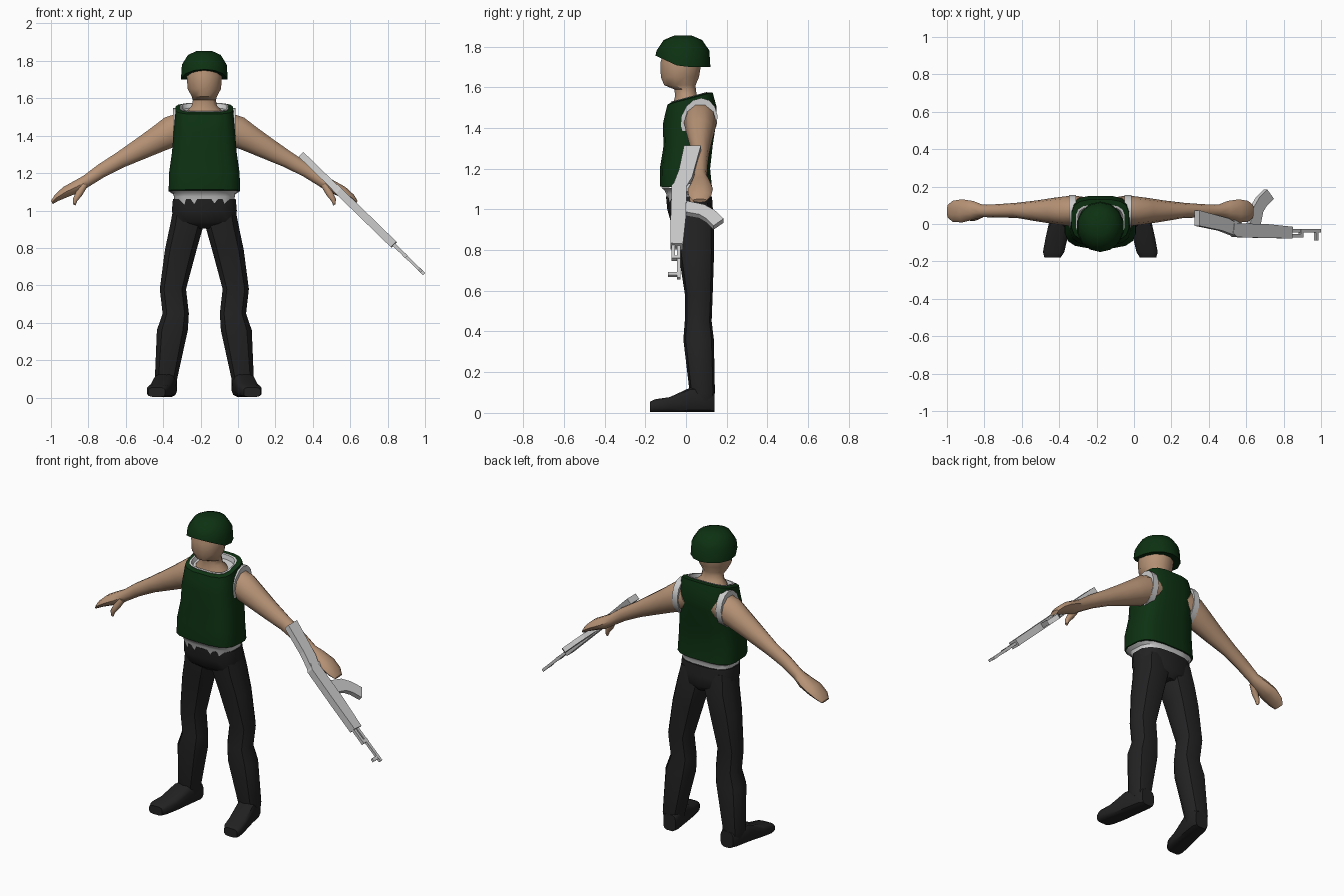
import bpy, bmesh, math
from mathutils import Vector as V

CX = -0.18  # body centre line


def material(name, rgb):
    m = bpy.data.materials.new(name)
    m.diffuse_color = (*rgb, 1)
    return m


GREEN = material("dark green", (0.004, 0.031, 0.006))
SKIN = material("skin", (0.47, 0.29, 0.18))
BLACK = material("black cloth", (0.016, 0.016, 0.017))
GREY = material("light grey", (0.6, 0.6, 0.6))


def finish(name, bm, mat, smooth=True):
    bmesh.ops.recalc_face_normals(bm, faces=bm.faces)
    me = bpy.data.meshes.new(name)
    bm.to_mesh(me)
    bm.free()
    me.materials.append(mat)
    if smooth:
        me.polygons.foreach_set("use_smooth", [True] * len(me.polygons))
        me.set_sharp_from_angle(angle=math.radians(40))
    ob = bpy.data.objects.new(name, me)
    bpy.context.collection.objects.link(ob)
    return ob


def ring(c, u, v, n=12, p=1.0):
    """Superellipse around c with half axes u and v; p < 1 is boxier."""
    def f(t):
        return math.copysign(abs(t) ** p, t)
    angles = [2 * math.pi * (i + 0.5) / n for i in range(n)]
    return [V(c) + V(u) * f(math.cos(a)) + V(v) * f(math.sin(a)) for a in angles]


def loft(name, rings, mat):
    bm = bmesh.new()
    loops = [[bm.verts.new(p) for p in r] for r in rings]
    n = len(loops[0])
    for a, b in zip(loops, loops[1:]):
        for i in range(n):
            j = (i + 1) % n
            bm.faces.new((a[i], a[j], b[j], b[i]))
    for end in (loops[0], loops[-1]):
        mid = bm.verts.new(sum((v.co for v in end), V()) / n)
        for i in range(n):
            bm.faces.new((end[i], end[(i + 1) % n], mid))
    return finish(name, bm, mat)


def flat(dx, y, z, rx, ry, n=12, p=1.0, tilt=0.0):
    """Horizontal ring, optionally rising towards the back."""
    return ring((CX + dx, y, z), (rx, 0, 0), (0, ry, tilt * ry), n, p)


# head and neck: y, z, rx, ry
loft("head", [flat(0, *r) for r in (
    (0.01, 1.47, 0.12, 0.085), (0.01, 1.53, 0.10, 0.072), (0.0, 1.56, 0.07, 0.055),
    (-0.005, 1.59, 0.064, 0.055), (-0.03, 1.61, 0.07, 0.08), (-0.03, 1.65, 0.092, 0.097),
    (-0.025, 1.72, 0.098, 0.104), (-0.02, 1.79, 0.08, 0.09))], SKIN)

# helmet with a rim raised at the front
helmet = [flat(0, -0.015, z, 0.128 * k, 0.135 * k, 14) for k, z in (
    (0.86, 1.705), (1.0, 1.70), (0.96, 1.78), (0.70, 1.832), (0.33, 1.853))]
for r in helmet[:2]:
    for p in r:
        p.z += max(0, (-0.03 - p.y) * 0.46)
loft("helmet", helmet, GREEN)

# vest: y, z, rx, ry, tilt; last ring is the neckline
loft("vest", [flat(0, *r[:4], 16, 0.6, r[4]) for r in (
    (0.0, 1.105, 0.193, 0.13, -0.05), (-0.005, 1.2, 0.191, 0.125, 0),
    (0.01, 1.31, 0.175, 0.122, 0), (0.017, 1.42, 0.166, 0.132, 0),
    (0.025, 1.49, 0.160, 0.127, 0.1), (0.02, 1.545, 0.155, 0.112, 0.27),
    (0.015, 1.55, 0.128, 0.085, 0.27), (0.015, 1.52, 0.118, 0.078, 0.2))], GREEN)

# grey lining seen at the neck and below the vest
loft("neck_lining", [flat(0, 0.015, z, rx, ry, 16, 0.6, 0.27) for z, rx, ry in (
    (1.50, 0.10, 0.06), (1.535, 0.125, 0.082), (1.553, 0.132, 0.089),
    (1.553, 0.122, 0.079), (1.53, 0.115, 0.072))], GREY)
loft("waist_lining", [flat(0, y, z, rx, ry, 16, 0.65, -0.05) for y, z, rx, ry in (
    (0.01, 1.02, 0.155, 0.10), (0.01, 1.07, 0.164, 0.108),
    (0.005, 1.088, 0.167, 0.112), (0.0, 1.102, 0.188, 0.125))], GREY)

# trousers: seat
loft("trouser_seat", [flat(0, *r, 14, 0.75) for r in (
    (0.015, 1.062, 0.171, 0.113), (0.02, 1.0, 0.177, 0.112),
    (0.03, 0.94, 0.165, 0.105), (0.04, 0.905, 0.08, 0.07))], BLACK)

LEG = ((0.09, 0.025, 1.03, 0.075, 0.095), (0.094, 0.04, 0.92, 0.093, 0.098),
       (0.126, 0.05, 0.79, 0.088, 0.088), (0.168, 0.063, 0.58, 0.073, 0.068),
       (0.153, 0.06, 0.45, 0.073, 0.066), (0.171, 0.062, 0.36, 0.086, 0.075),
       (0.205, 0.08, 0.10, 0.062, 0.062), (0.205, 0.08, 0.06, 0.055, 0.055))
# foot: dx, y, half width, height
FOOT = ((0.195, 0.14, 0.042, 0.10), (0.20, 0.11, 0.055, 0.125), (0.215, 0.02, 0.058, 0.122),
        (0.235, -0.08, 0.06, 0.075), (0.25, -0.15, 0.058, 0.065), (0.255, -0.178, 0.045, 0.052))
# arm and hand: dx, y, z, thickness, depth
ARM = ((0.10, 0.07, 1.45, 0.085, 0.078), (0.17, 0.07, 1.425, 0.088, 0.08),
       (0.25, 0.07, 1.38, 0.074, 0.07), (0.34, 0.07, 1.33, 0.061, 0.056),
       (0.45, 0.073, 1.27, 0.046, 0.04), (0.55, 0.07, 1.213, 0.039, 0.036),
       (0.63, 0.07, 1.158, 0.034, 0.033), (0.68, 0.073, 1.128, 0.036, 0.05),
       (0.74, 0.07, 1.10, 0.031, 0.062), (0.79, 0.068, 1.068, 0.02, 0.056),
       (0.815, 0.068, 1.043, 0.01, 0.035))
THUMB = ((0.64, 0.05, 1.14, 0.02, 0.02), (0.67, 0.035, 1.09, 0.02, 0.018),
         (0.692, 0.03, 1.055, 0.014, 0.014), (0.695, 0.03, 1.03, 0.008, 0.009))

for s, side in ((1, "left"), (-1, "right")):
    def limb(rows, u):
        return [ring((CX + s * dx, y, z), (s * u[0] * a, 0, u[1] * a), (0, b, 0), 10)
                for dx, y, z, a, b in rows]

    loft(side + "_trouser_leg",
         [flat(s * dx, y, z, rx, ry, 10, 0.8) for dx, y, z, rx, ry in LEG], BLACK)
    loft(side + "_shoe",
         [ring((CX + s * dx, y, h / 2 + 0.003), (w, 0, 0), (0, 0, h / 2), 12, 0.55)
          for dx, y, w, h in FOOT], BLACK)
    loft(side + "_arm", limb(ARM, (0.496, 0.868)), SKIN)
    loft(side + "_thumb", limb(THUMB, (0.85, 0.5)), SKIN)
    # grey armhole trim around the shoulder
    loft(side + "_armhole_trim",
         [ring((CX + s * dx, 0.065, 1.435), (0, 0.09, 0), (0, 0.01, 0.112), 14)
          for dx in (0.13, 0.167)], GREY)

# rifle: flat profiles in (distance from butt, y), extruded across
ORIGIN, ALONG, ACROSS = V((0.337, 0, 1.30)), V((0.717, 0, -0.697)), V((0.697, 0, 0.717))


def plate(name, pts, half):
    bm = bmesh.new()
    a, b = ([bm.verts.new(ORIGIN + ALONG * d + V((0, y, 0)) + ACROSS * k) for d, y in pts]
            for k in (-half, half))
    bm.faces.new(a)
    bm.faces.new(b[::-1])
    for i in range(len(pts)):
        j = (i + 1) % len(pts)
        bm.faces.new((a[i], a[j], b[j], b[i]))
    finish(name, bm, GREY, False)


def bar(name, d0, d1, y0, y1, half):
    plate(name, ((d0, y0), (d1, y0), (d1, y1), (d0, y1)), half)


plate("rifle_stock", ((0, -0.01), (0.17, -0.035), (0.28, -0.065), (0.29, 0.0),
                      (0.22, 0.03), (0, 0.073)), 0.018)
plate("rifle_receiver", ((0.25, -0.05), (0.28, -0.07), (0.50, -0.075), (0.69, -0.077),
                         (0.695, -0.015), (0.50, 0.0), (0.26, 0.003)), 0.021)
plate("rifle_grip", ((0.27, 0), (0.32, 0), (0.285, 0.08), (0.245, 0.07)), 0.014)
plate("rifle_magazine", ((0.38, -0.01), (0.41, 0.09), (0.45, 0.14), (0.51, 0.185),
                         (0.56, 0.135), (0.51, 0.10), (0.48, 0.065), (0.46, -0.01)), 0.014)
bar("rifle_barrel", 0.68, 0.918, -0.045, -0.027, 0.008)
bar("rifle_gas_tube", 0.68, 0.78, -0.072, -0.054, 0.009)
bar("rifle_gas_block", 0.765, 0.785, -0.072, -0.027, 0.01)
bar("rifle_front_sight", 0.88, 0.90, -0.088, -0.027, 0.007)
